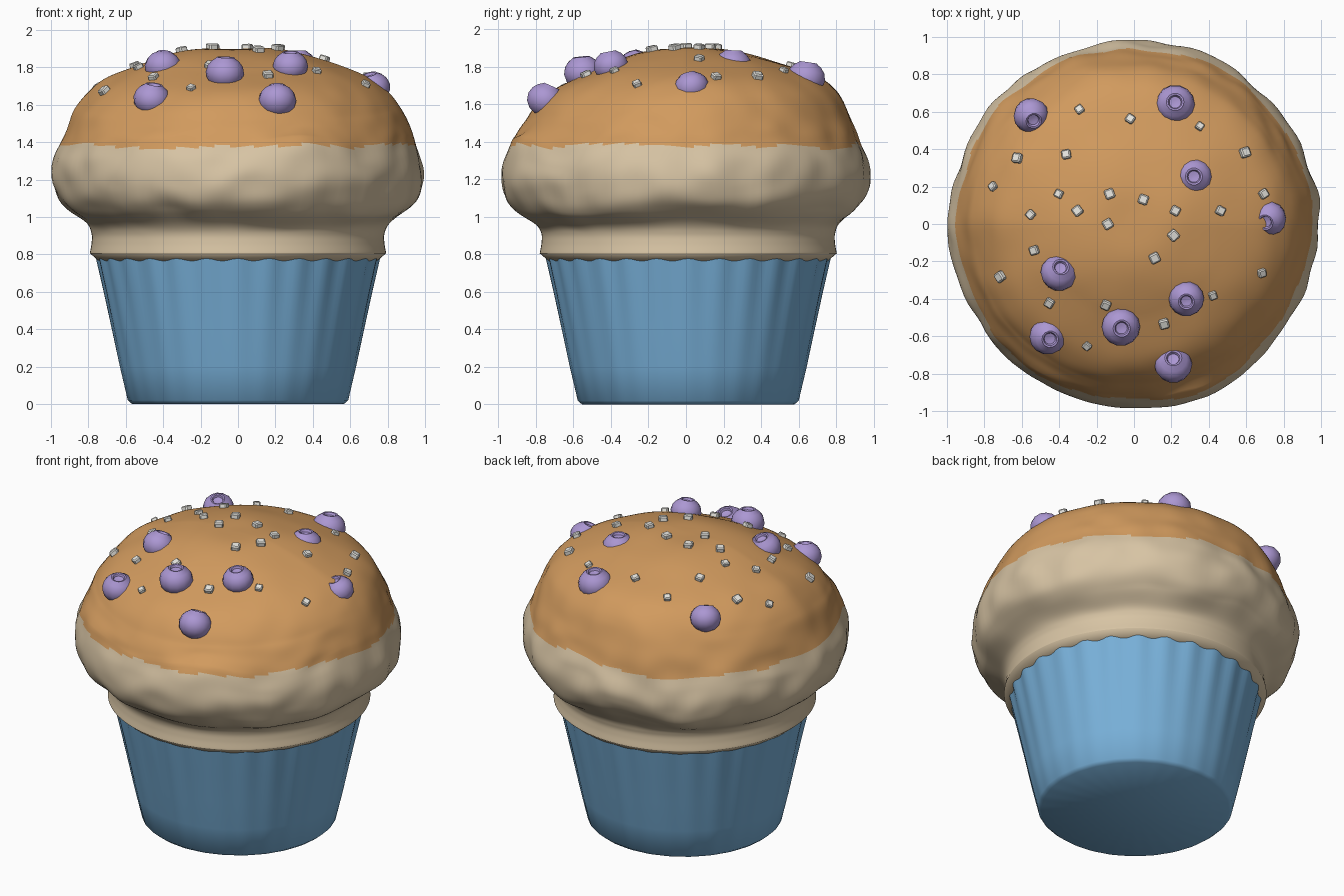
import bpy, bmesh, math, random
from mathutils import Vector, noise
from mathutils.bvhtree import BVHTree

if "Cube" in bpy.data.objects:
    bpy.data.objects.remove(bpy.data.objects["Cube"])

random.seed(4)
TAU = 2 * math.pi
CY = 0.012  # slight offset of cup and collar toward the back


def mat(name, rgb):
    m = bpy.data.materials.new(name)
    m.diffuse_color = (*rgb, 1)
    m.use_nodes = True
    m.node_tree.nodes["Principled BSDF"].inputs["Base Color"].default_value = m.diffuse_color
    return m


CRUST = mat("golden crust", (0.64, 0.325, 0.112))
BATTER = mat("pale batter", (0.68, 0.55, 0.37))
BLUE = mat("blue paper", (0.19, 0.44, 0.70))
PURPLE = mat("berry purple", (0.41, 0.31, 0.65))
SUGAR = mat("sugar white", (0.83, 0.82, 0.77))


def make_object(name, bm, mats, angle=40):
    bmesh.ops.recalc_face_normals(bm, faces=bm.faces)
    me = bpy.data.meshes.new(name)
    bm.to_mesh(me)
    ob = bpy.data.objects.new(name, me)
    bpy.context.collection.objects.link(ob)
    for m in mats:
        me.materials.append(m)
    bpy.ops.object.select_all(action='DESELECT')
    ob.select_set(True)
    bpy.context.view_layer.objects.active = ob
    bpy.ops.object.shade_smooth_by_angle(angle=math.radians(angle))
    return ob


def lathe(profile, n, warp=lambda p, a: p):
    """Spin (radius, z) points; closes both ends with a fan."""
    bm = bmesh.new()
    rings = []
    for r, z in profile:
        rings.append([bm.verts.new(warp(Vector((r * math.cos(TAU * i / n), r * math.sin(TAU * i / n), z)),
                                        TAU * i / n)) for i in range(n)])
    for a, b in zip(rings, rings[1:]):
        for i in range(n):
            j = (i + 1) % n
            bm.faces.new((a[i], a[j], b[j], b[i]))
    for ring in (rings[0][::-1], rings[-1]):
        c = bm.verts.new(sum((v.co for v in ring), Vector()) / n)
        for i in range(n):
            bm.faces.new((ring[i], ring[(i + 1) % n], c))
    return bm


def smooth_profile(pts, steps):
    """Catmull-Rom resampling of a profile."""
    p = [Vector(q) for q in pts]
    p = [2 * p[0] - p[1]] + p + [2 * p[-1] - p[-2]]
    out = []
    for i in range(1, len(p) - 2):
        for s in range(steps):
            t = s / steps
            out.append(0.5 * (2 * p[i] + (p[i + 1] - p[i - 1]) * t
                       + (2 * p[i - 1] - 5 * p[i] + 4 * p[i + 1] - p[i + 2]) * t * t
                       + (3 * p[i] - p[i - 1] - 3 * p[i + 1] + p[i + 2]) * t ** 3))
    out.append(p[-2])
    return [tuple(q) for q in out]


# Paper cup: tapered with soft pleats that deepen at the rim
def pleat(p, a):
    k = max(0, min(1, p.z / 0.78))
    f = 1 + (0.002 + 0.007 * k * k) * math.cos(28 * a)
    return Vector((p.x * f, p.y * f + CY, p.z))


cup = lathe([(0.565, 0.0), (0.588, 0.02), (0.63, 0.2), (0.672, 0.4), (0.714, 0.6), (0.752, 0.775), (0.755, 0.79)],
            168, pleat)
make_object("paper_cup", cup, [BLUE], 45)


# Muffin: collar plus lumpy overhanging dome that droops a little at the front
def lumpy(p, a):
    k = max(0, min(1, (p.z - 0.92) / 0.12))
    top = max(0, min(1, (p.z - 1.4) / 0.2))
    r = Vector((p.x, p.y)).length
    q = Vector((p.x * 2.6 + 3, p.y * 2.6 + 1, p.z * 3))
    d = 0.022 * noise.noise(q) + 0.018 * noise.noise(q * 2.3)
    f = 1 + k * d * min(1, r / 0.3) * (1 - 0.4 * top)
    z = p.z + top * 0.065 * min(0, p.y) / 0.7 * min(1, r / 0.5)
    z += k * top * 0.012 * noise.noise(q * 1.1)
    z += (1 - top) * k * 0.05 * noise.noise(q * 0.9 + Vector((7, 0, 0)))
    return Vector((p.x * f, p.y * f + CY * (1 - k), z))


low = [(0.70, 0.755), (0.745, 0.766), (0.792, 0.806)]
dome = [(0.792, 0.808), (0.783, 0.86), (0.783, 0.91), (0.81, 0.96), (0.90, 1.03), (0.96, 1.1), (0.985, 1.2),
        (0.975, 1.3), (0.94, 1.4), (0.90, 1.5), (0.86, 1.59), (0.80, 1.67), (0.71, 1.74), (0.56, 1.805),
        (0.39, 1.86), (0.2, 1.897), (0.02, 1.903)]
bm = lathe(low + smooth_profile(dome, 6), 140, lumpy)
for f in bm.faces:
    c = f.calc_center_median()
    n = noise.noise(Vector((c.x * 3, c.y * 3, 5)))
    f.material_index = 0 if c.z > 1.375 + 0.035 * n else 1
bmesh.ops.recalc_face_normals(bm, faces=bm.faces)
bm.normal_update()
tree = BVHTree.FromBMesh(bm)
make_object("muffin", bm, [CRUST, BATTER], 50)


# Blueberries: squashed globes with a ringed dimple, axis tilted per berry
def berry(i, x, y, z, tx, ty, s):
    prof = [(math.cos(t) * 0.1, math.sin(t) * 0.088)
            for t in [math.radians(d) for d in (-80, -52, -26, 0, 24, 44, 60)]]
    prof += [(0.045, 0.082), (0.036, 0.08), (0.030, 0.066), (0.012, 0.062)]
    rot = Vector((0, 0, 1)).rotation_difference(Vector((tx, ty, 1)).normalized())
    b = lathe(prof, 14, lambda p, a: rot @ (p * s) + Vector((x, y, z)))
    make_object(f"blueberry_{i}", b, [PURPLE], 35)


for i, args in enumerate([
        (-0.55, 0.58, 1.69, 0.2, -0.4, 0.95), (0.22, 0.64, 1.74, 0.0, 0.15, 1.05),
        (0.32, 0.25, 1.805, 0.0, 0.05, 1.02), (0.72, 0.03, 1.69, -0.25, -0.3, 0.95),
        (-0.40, -0.26, 1.80, 0.12, 0.4, 1.0), (-0.46, -0.60, 1.63, 0.15, -0.2, 1.0),
        (-0.07, -0.55, 1.77, 0.05, -0.1, 1.03), (0.28, -0.40, 1.805, 0.0, -0.2, 0.95),
        (0.21, -0.75, 1.622, 0.0, 0.45, 1.02)]):
    berry(i + 1, *args)

# Sugar crystals: small bevelled blocks set into the crust
spots = [(-0.29, 0.61), (-0.02, 0.56), (0.35, 0.52), (0.59, 0.38), (-0.62, 0.35), (-0.36, 0.37), (-0.75, 0.2),
         (-0.40, 0.16), (-0.13, 0.16), (0.05, 0.13), (-0.55, 0.05), (-0.30, 0.07), (-0.14, 0.0), (0.22, 0.07),
         (0.46, 0.07), (0.69, 0.16), (0.21, -0.06), (-0.53, -0.14), (0.11, -0.18), (-0.71, -0.28), (-0.45, -0.42),
         (-0.15, -0.43), (0.42, -0.38), (0.16, -0.53), (-0.25, -0.65), (0.68, -0.26)]
bm = bmesh.new()
for x, y in spots:
    hit, nor, _, _ = tree.ray_cast(Vector((x, y, 3)), Vector((0, 0, -1)))
    s = random.uniform(0.04, 0.054)
    old = set(bm.verts)
    vs = bmesh.ops.create_cube(bm, size=1)["verts"]
    bm.normal_update()
    bmesh.ops.bevel(bm, geom=list({e for v in vs for e in v.link_edges}), offset=0.14, segments=1, affect='EDGES')
    turn = Vector((0, 0, 1)).rotation_difference(nor).to_matrix()
    spin = random.uniform(0, TAU)
    c, sn = math.cos(spin), math.sin(spin)
    for v in bm.verts:
        if v not in old:
            p = Vector((v.co.x * c - v.co.y * sn, v.co.x * sn + v.co.y * c, v.co.z * 0.85))
            v.co = hit + nor * s * 0.1 + turn @ (p * s)
make_object("sugar_crystals", bm, [SUGAR], 30)
